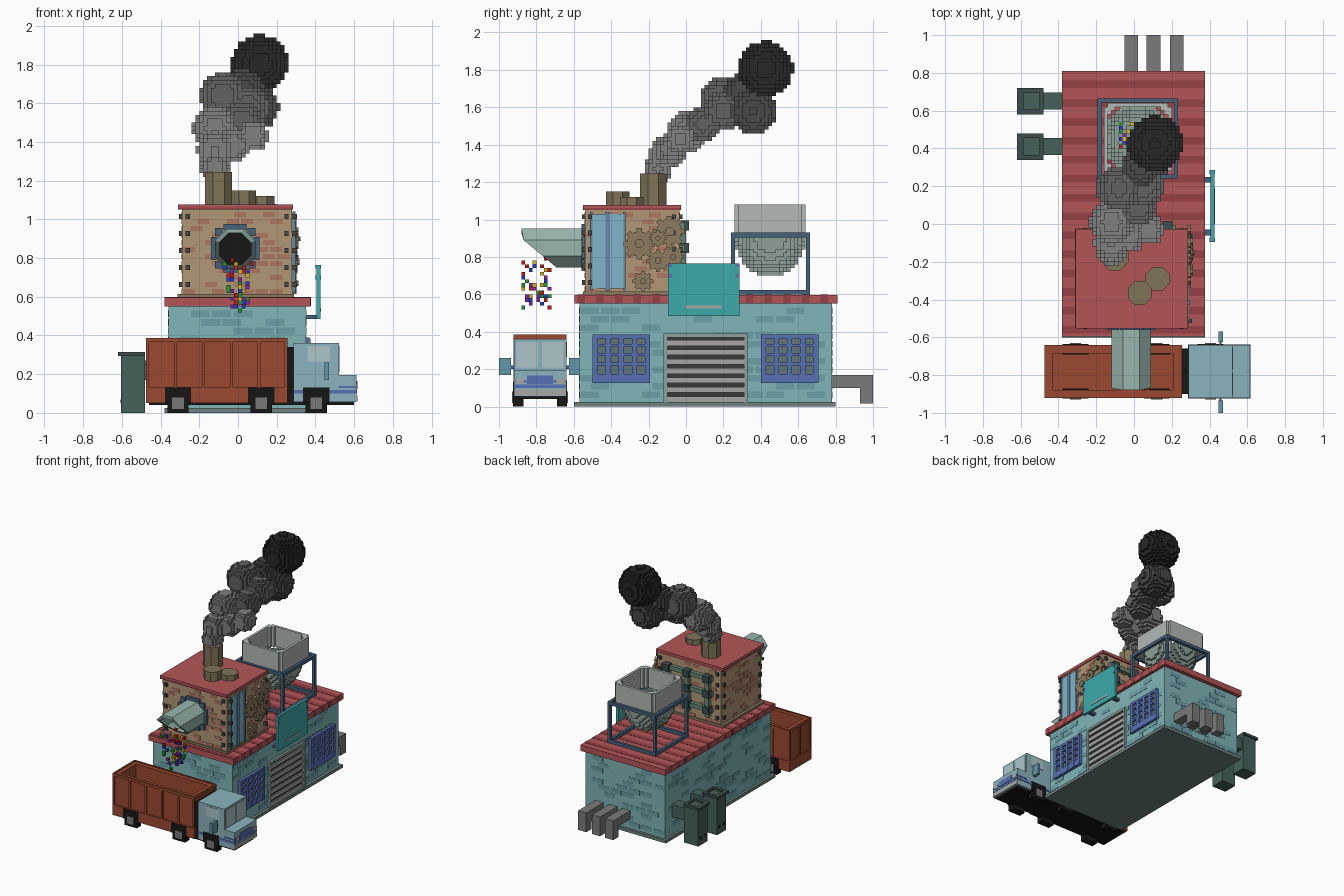
import bpy, bmesh, math, random
from mathutils import Vector, Matrix
random.seed(4)
mats = {}

def mat(rgb):
    if rgb not in mats:
        m = bpy.data.materials.new("paint")
        m.diffuse_color = [(c / 255) ** 2.2 for c in rgb] + [1]
        mats[rgb] = m
    return mats[rgb]

def finish(name, bm, *colors):
    me = bpy.data.meshes.new(name)
    bm.to_mesh(me)
    bm.free()
    for c in colors:
        me.materials.append(mat(c))
    ob = bpy.data.objects.new(name, me)
    bpy.context.collection.objects.link(ob)
    return ob

def boxes(name, color, *bs):
    """One object of boxes given as x0, x1, y0, y1, z0, z1."""
    bm = bmesh.new()
    for b in bs:
        lo, hi = Vector(b[0::2]), Vector(b[1::2])
        bmesh.ops.create_cube(bm, size=1, matrix=Matrix.Translation((lo + hi) / 2) @ Matrix.Diagonal((*(hi - lo), 1)))
    return finish(name, bm, color)

def voxels(name, cells, s, colors):
    """Surface of a block model; cells maps (i, j, k) to a colour index."""
    bm = bmesh.new()
    verts = {}
    for c, ci in cells.items():
        for ax in range(3):
            for d in (0, 1):
                n = list(c)
                n[ax] += 2 * d - 1
                if tuple(n) in cells:
                    continue
                loop = []
                for u, v in ((0, 0), (1, 0), (1, 1), (0, 1)):
                    p = list(c)
                    p[ax] += d
                    p[(ax + 1) % 3] += u
                    p[(ax + 2) % 3] += v
                    p = tuple(p)
                    if p not in verts:
                        verts[p] = bm.verts.new([q * s for q in p])
                    loop.append(verts[p])
                f = bm.faces.new(loop if d else loop[::-1])
                f.material_index = ci
    return finish(name, bm, *colors)

def wall_bricks(name, color, x0, x1, y0, y1, z0, z1, bw, bh, chance, skip=()):
    """Scattered tinted bricks just proud of the four walls."""
    e, out = 0.002, []
    for r in range(int((z1 - z0) / bh)):
        za = z0 + r * bh
        for a0, a1, side in ((x0, x1, 0), (y0, y1, 1)):
            a = a0 + (r % 2) * bw / 2
            while a + bw <= a1 + 1e-6:
                for far in (0, 1):
                    if random.random() < chance and (side, far) not in skip:
                        w = (a + .006, a + bw - .006)
                        q = (y0, y1)[far] if side == 0 else (x0, x1)[far]
                        d = (q - e, q + e)
                        out.append((*w, *d, za + .005, za + bh - .005) if side == 0 else (*d, *w, za + .005, za + bh - .005))
                a += bw
    boxes(name, color, *out)

TEAL, TEAL2, DARK = (128, 180, 182), (106, 158, 166), (62, 80, 78)
RED, RED2, BROWN = (178, 86, 88), (150, 66, 70), (140, 122, 96)
BRICK, BLUE, GREY = (176, 150, 118), (88, 112, 178), (166, 166, 164)
BLACK, STEEL, GREEN = (28, 28, 28), (72, 98, 122), (152, 180, 172)

# Main building with base, roof and roof stripes
boxes("base", (110, 130, 126), (-.38, .375, -.6, .8, 0, .025))
boxes("main_walls", TEAL, (-.36, .352, -.57, .78, .02, .56))
wall_bricks("main_wall_bricks", TEAL2, -.36, .352, -.57, .78, .04, .54, .11, .045, .45)
boxes("main_roof", RED, (-.38, .375, -.595, .81, .55, .597))
boxes("main_roof_stripes", RED2, *[(-.381, .376, -.58 + i * .1, -.54 + i * .1, .552, .599) for i in range(14)])

# Loading door with slats
boxes("door_frame", (140, 160, 155), (.34, .37, -.12, -.1, .02, .385), (.34, .37, .31, .33, .02, .385), (.34, .37, -.12, .33, .37, .39))
boxes("door_back", (60, 60, 58), (.34, .355, -.1, .31, .02, .37))
boxes("door_slats", GREY, *[(.345, .365, -.1, .31, .025 + i * .05, .055 + i * .05) for i in range(7)])

# Two barred windows
for y in (-.5, .4):
    boxes("window_panes", (98, 116, 120), (.34, .358, y, y + .305, .125, .385))
    bars = [(.35, .375, y + i * .07, y + i * .07 + .028, .125, .385) for i in range(5)]
    bars += [(.35, .374, y, y + .308, z, z + h) for z, h in ((.125, .05), (.22, .015), (.27, .015), (.32, .015), (.365, .02))]
    boxes("window_bars", BLUE, *bars)

# Plain hanging sign
boxes("sign_board", (64, 168, 168), (.405, .425, -.095, .285, .485, .765))
boxes("sign_bracket", STEEL, (.35, .41, -.06, -.03, .485, .505), (.35, .41, .22, .25, .485, .505))
boxes("sign_studs", BLUE, *[(.40, .43, y, y + .02, z, z + .02) for y in (-.095, .265) for z in (.69, .745)])
boxes("sign_trim", GREY, (.424, .428, 0, .19, .525, .54))

# Upper brick house
boxes("upper_walls", BRICK, (-.29, .28, -.54, -.035, .59, 1.055))
wall_bricks("upper_wall_bricks", (172, 118, 98), -.29, .28, -.54, -.035, .61, 1.05, .075, .036, .4)
boxes("upper_roof", RED2, (-.31, .285, -.552, -.027, 1.05, 1.062))
boxes("upper_roof_top", RED, (-.31, .285, -.552, -.027, 1.062, 1.077))
boxes("upper_base_trim", BROWN, (-.312, .29, -.55, -.025, .595, .615))
rivets = []
for i in range(5):
    z = .65 + i * .088
    for x in (-.27, .24):
        rivets += [(x, x + .022, -.555, -.53, z, z + .026), (x, x + .022, -.045, -.02, z, z + .026)]
    for y in (-.525, -.075):
        rivets += [(.27, .306, y, y + .022, z, z + .026), (-.305, -.28, y, y + .022, z, z + .026)]
boxes("corner_rivets", (72, 72, 70), *rivets)
boxes("tall_windows", (128, 178, 200), (.27, .29, -.5, -.43, .63, 1.03), (.27, .29, -.405, -.335, .63, 1.03))
boxes("tall_window_frames", (100, 138, 160), *[(.27, .297, y, y + .012, .62, 1.04) for y in (-.512, -.43, -.417, -.335)])

# Gears on the right wall
def gear(y, z, r, x):
    bm = bmesh.new()
    rot = Matrix.Rotation(math.pi / 2, 4, 'Y')
    for rad, d in ((r * .82, .02), (r * .3, .04)):
        bmesh.ops.create_cone(bm, cap_ends=True, segments=8, radius1=rad, radius2=rad, depth=d, matrix=Matrix.Translation((x, y, z)) @ rot @ Matrix.Rotation(math.pi / 8, 4, 'Z'))
    for i in range(8):
        m = Matrix.Translation((x, y, z)) @ Matrix.Rotation(i * math.pi / 4, 4, 'X') @ Matrix.Translation((0, 0, r * .85))
        bmesh.ops.create_cube(bm, size=1, matrix=m @ Matrix.Diagonal((.02, r * .32, r * .3, 1)))
    finish("gear", bm, BROWN)

for g in ((-.25, .87, .085, .292), (-.09, .935, .085, .292), (-.15, .78, .06, .298), (-.23, .67, .055, .292), (-.07, .8, .06, .292), (-.15, .9, .045, .302)):
    gear(*g)

# Pipework on the back wall of the upper house
boxes("back_pipes", (104, 132, 118), *[(x, x + .035, -.04, .0, .66, .98) for x in (-.2, -.02, .16)],
      *[(-.22, .22, -.04, -.005, z, z + .035) for z in (.7, .83, .95)])
boxes("back_pipe_flanges", DARK, *[(x, x + .055, -.04, .015, z, z + .055) for x in (-.21, -.03, .15) for z in (.69, .82, .94)])

# Chute tube with a slanting mouth
bm = bmesh.new()
def mouth(z):
    return -.88 if z > .9 else -.88 + (.9 - z) / .15 * .18
rings = []
for r, back in ((.113, 1), (.113, 0), (.088, 0), (.088, 1)):
    ring = []
    for i in range(8):
        a = math.pi / 8 + i * math.pi / 4
        x, z = -.015 + r * math.cos(a), .847 + r * math.sin(a)
        ring.append(bm.verts.new((x, -.54 if back else mouth(z), z)))
    rings.append(ring)
for a, b in zip(rings, rings[1:]):
    for i in range(8):
        bm.faces.new((a[i], a[(i + 1) % 8], b[(i + 1) % 8], b[i]))
bmesh.ops.recalc_face_normals(bm, faces=bm.faces)
finish("chute", bm, GREEN)
boxes("chute_dark_end", BLACK, (-.1, .07, -.548, -.53, .765, .93))
boxes("chute_collar", STEEL, *[(-.015 + a - w, -.015 + a + w, -.56, -.535, .85 + b - h, .85 + b + h)
      for a, b, w, h in ((0, .11, .06, .015), (0, -.11, .06, .015), (.11, 0, .015, .06), (-.11, 0, .015, .06), (.085, .085, .02, .02), (-.085, .085, .02, .02), (.085, -.085, .02, .02), (-.085, -.085, .02, .02))])

# Falling sweets and the few in the hopper
SWEETS = [(190, 30, 30), (40, 150, 50), (40, 60, 200), (210, 180, 40), (130, 40, 170)]
sweets = {}
for n in range(55):
    t = random.random()
    sweets[(round(random.uniform(-4.5, 3.5) * (1 - .5 * t)), random.randint(-44, -37), round(39 - 13 * t))] = n % 5
for n in range(24):
    sweets[(random.randint(-4, 4), random.randint(19, 26), 39)] = n % 5
voxels("sweets", sweets, .02, SWEETS)

# Chimney and roof vents
for name, x, y, r, z in (("chimney", -.1, -.175, .07, 1.245), ("roof_vent", .03, -.365, .063, 1.15), ("roof_vent", .125, -.29, .063, 1.12)):
    bm = bmesh.new()
    R = r / math.cos(math.pi / 8)
    bmesh.ops.create_cone(bm, cap_ends=True, segments=8, radius1=R, radius2=R, depth=z - 1.06, matrix=Matrix.Translation((x, y, (z + 1.06) / 2)) @ Matrix.Rotation(math.pi / 8, 4, 'Z'))
    finish(name, bm, (128, 116, 90))

# Smoke made of overlapping block balls, darker as it rises
puffs = [(-.12, -.15, 1.27, .075, 3), (-.12, -.1, 1.36, .095, 3), (-.02, -.07, 1.38, .08, 3), (.08, -.03, 1.43, .08, 3), (-.12, .01, 1.47, .112, 3),
         (.02, .09, 1.51, .1, 2), (-.08, .19, 1.64, .12, 2), (.05, .2, 1.58, .11, 2), (.09, .36, 1.58, .122, 1), (.03, .3, 1.68, .1, 1), (.112, .425, 1.805, .148, 0)]
smoke, s = {}, .02
for x, y, z, r, ci in puffs:
    n = int(r / s) + 2
    cx, cy, cz = (round(v / s) for v in (x, y, z))
    for i in range(cx - n, cx + n):
        for j in range(cy - n, cy + n):
            for k in range(cz - n, cz + n):
                if (Vector((i + .5, j + .5, k + .5)) * s - Vector((x, y, z))).length < r:
                    smoke[(i, j, k)] = ci
voxels("smoke", smoke, s, [(44, 44, 44), (74, 74, 74), (98, 98, 98), (128, 128, 128)])

# Hopper: hollow eight-sided bin over a rounded block bowl
def in_bowl(i, j, k, w):
    x, y, z = abs((i + .5) * s - .02), abs((j + .5) * s - .45), (k + .5) * s
    if z > .92:
        return x < w and y < w and x + y < w * 1.75
    return (x / w) ** 2 + (y / w) ** 2 + ((.92 - z) / (w + .035)) ** 2 < 1
hop = {(i, j, k): 0 if k >= 46 else 1 for i in range(-10, 13) for j in range(11, 34) for k in range(34, 54)
       if in_bowl(i, j, k, .19) and not in_bowl(i, j, k, .165)}
voxels("hopper", hop, s, [(176, 184, 180), (140, 160, 150)])
frame = [(x, x + .022, y, y + .022, .59, .93) for x in (-.192, .212) for y in (.24, .642)]
for z in (.905, .598):
    frame += [(-.192, .234, y, y + .022, z, z + .025) for y in (.24, .642)]
    frame += [(x, x + .022, .24, .664, z, z + .025) for x in (-.192, .212)]
boxes("hopper_frame", STEEL, *frame)

# Back exhaust pipes
for x in (-.05, .067, .19):
    boxes("exhaust_pipe", (122, 122, 122), (x, x + .072, .77, 1, .1, .17), (x, x + .072, .93, 1, .015, .11))

# Side tanks with pipes into the wall
for y in (.34, .58):
    boxes("side_tank", (70, 98, 90), (-.605, -.48, y + .012, y + .128, 0, .3), (-.5, -.35, y + .025, y + .115, .17, .27))
    boxes("tank_rim", DARK, (-.62, -.585, y, y + .14, .295, .315), (-.5, -.48, y, y + .14, .295, .315),
          (-.62, -.48, y, y + .025, .295, .315), (-.62, -.48, y + .115, y + .14, .295, .315))
    boxes("tank_vents", BLACK, *[(-.608, -.6, y + a, y + a + .02, .05, .07) for a in (.03, .09)])

# Truck: open bed with ribs
BED = (152, 74, 52)
boxes("truck_bed", BED, (-.467, .247, -.913, -.647, .05, .12), (-.467, .247, -.913, -.88, .1, .38), (-.467, .247, -.685, -.647, .1, .38),
      (-.467, -.43, -.9, -.66, .1, .38), (.21, .247, -.9, -.66, .1, .38))
ribs = [(x, x + .016, y, y + .012, .05, .38) for x in (-.475, -.33, -.187, -.042, .102, .239) for y in (-.922, -.652)]
for z in (.05, .365):
    h = z + (.085 if z < .1 else .021)
    ribs += [(-.475, .255, y, y + .012, z, h) for y in (-.922, -.652)] + [(x, x + .012, -.922, -.64, z, h) for x in (-.475, .243)]
ribs += [(-.475, -.463, y, y + .016, .05, .38) for y in (-.922, -.789, -.656)]
boxes("bed_ribs", BED, *ribs)
boxes("chassis", BLACK, (-.46, .6, -.9, -.66, .04, .065), (.25, .295, -.9, -.66, .06, .34))

# Truck cab
CAB = (138, 178, 188)
boxes("cab", CAB, (.288, .522, -.92, -.64, .055, .36), (.5, .613, -.92, -.64, .055, .195))
boxes("cab_stripe", BLUE, (.287, .615, -.923, -.637, .1, .118), (.52, .617, -.923, -.637, .128, .14), (.6, .617, -.85, -.71, .12, .165))
boxes("cab_windows", (172, 196, 200), (.51, .525, -.905, -.79, .21, .345), (.51, .525, -.77, -.655, .21, .345),
      (.36, .475, -.923, -.91, .265, .345), (.36, .475, -.65, -.637, .265, .345))
boxes("bumper", GREY, (.6, .618, -.92, -.64, .06, .09), (.6, .618, -.91, -.87, .12, .15), (.6, .618, -.69, -.65, .12, .15))
boxes("mirrors", (100, 150, 170), *[(.447, .47, a, b, .17, .26) for a, b in ((-1, -.935), (-.625, -.57))])
boxes("mirror_arms", STEEL, (.452, .464, -.94, -.91, .2, .22), (.452, .464, -.65, -.62, .2, .22))

# Wheels
for x in (-.31, .12, .405):
    for y, out in ((-.925, -.93), (-.69, -.63)):
        boxes("tyre", BLACK, (x - .055, x + .055, y, y + .055, 0, .11), (x - .068, x + .068, y, y + .055, .05, .13))
        boxes("hub", (120, 120, 118), (x - .03, x + .03, min(out, -.655 if out > -.9 else out), max(out, -.91) if out < -.9 else out, .02, .08)) if out > -.9 else boxes("hub", (120, 120, 118), (x - .03, x + .03, out, -.91, .02, .08))
